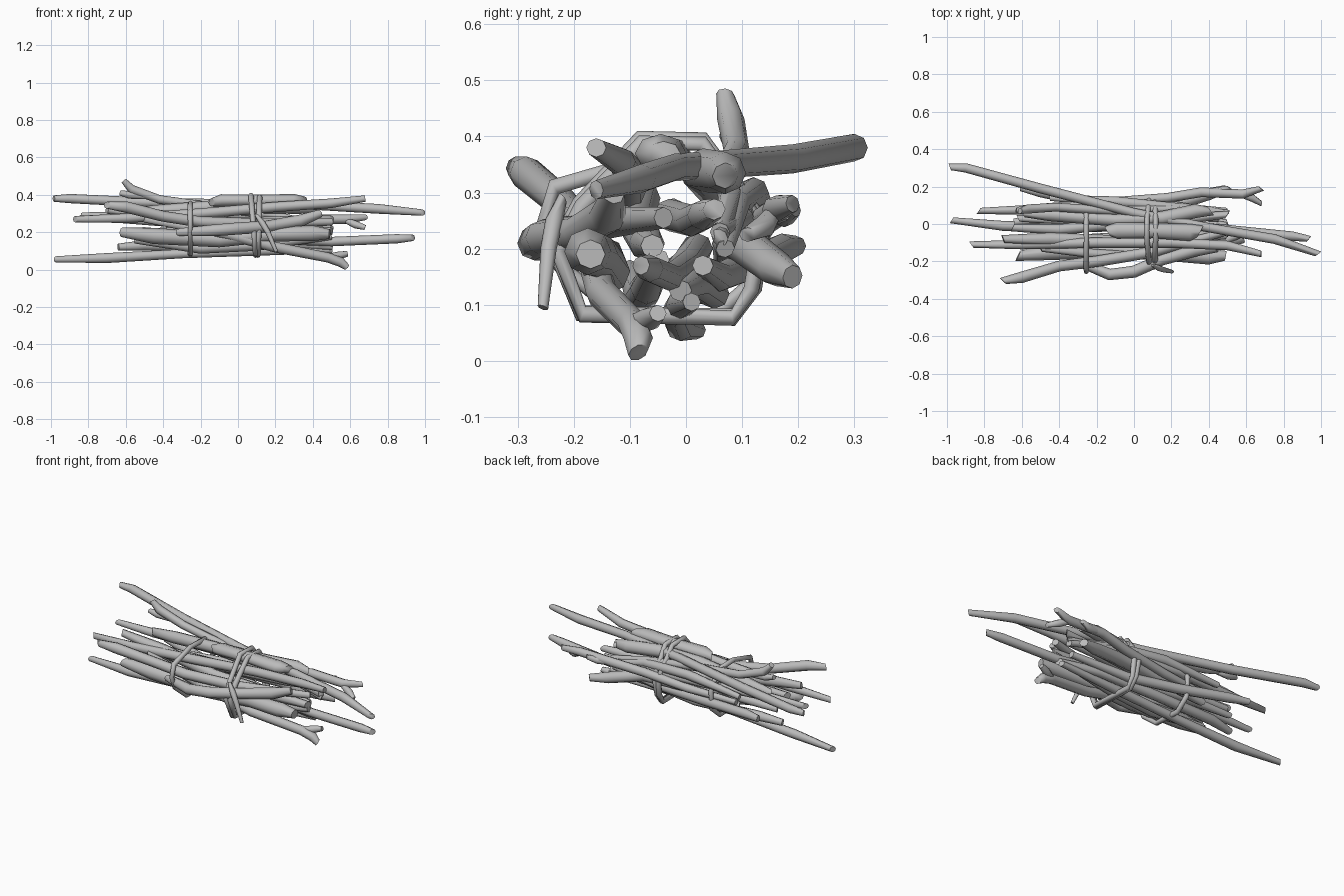
import bpy
import bmesh
import math
import random
from mathutils import Vector

random.seed(4)
SIDES = 8

cube = bpy.data.objects.get("Cube")
if cube:
    bpy.data.objects.remove(cube, do_unlink=True)

wood = bpy.data.materials.new("plain grey wood")
wood.use_nodes = True
grey = (0.5, 0.5, 0.5, 1)
wood.diffuse_color = grey
wood.node_tree.nodes["Principled BSDF"].inputs["Base Color"].default_value = grey


def add_tube(bm, points, radius, closed=False, taper=0.68, squash=1.0):
    """Sweep a low-sided ring along the points, with capped slanted ends."""
    points = [Vector(p) for p in points]
    count = len(points)
    rings = []
    for i, point in enumerate(points):
        if closed:
            tangent = points[(i + 1) % count] - points[i - 1]
        else:
            tangent = points[min(i + 1, count - 1)] - points[max(i - 1, 0)]
        tangent.normalize()
        # a sideways axis that never lines up with the tangent
        reference = Vector((1, 0, 0)) if closed else Vector((0, 1, 0))
        up = tangent.cross(reference).normalized()
        side = up.cross(tangent).normalized()
        at_end = not closed and i in (0, count - 1)
        size = radius * (taper if at_end else random.uniform(0.97, 1.15))
        slant = random.uniform(-0.8, 0.8) if at_end else 0
        ring = []
        for k in range(SIDES):
            angle = math.tau * k / SIDES
            across = side * math.cos(angle) + up * math.sin(angle) * squash
            along = tangent * slant * math.cos(angle)
            ring.append(bm.verts.new(point + (across + along) * size))
        rings.append(ring)
    pairs = list(zip(rings, rings[1:]))
    if closed:
        pairs.append((rings[-1], rings[0]))
    for first, second in pairs:
        for k in range(SIDES):
            n = (k + 1) % SIDES
            bm.faces.new((first[k], first[n], second[n], second[k]))
    if not closed:
        bm.faces.new(rings[0][::-1])
        bm.faces.new(rings[-1])


def finish(name, bm):
    bmesh.ops.recalc_face_normals(bm, faces=bm.faces[:])
    mesh = bpy.data.meshes.new(name)
    bm.to_mesh(mesh)
    bm.free()
    mesh.materials.append(wood)
    obj = bpy.data.objects.new(name, mesh)
    bpy.context.collection.objects.link(obj)
    bpy.ops.object.select_all(action="DESELECT")
    obj.select_set(True)
    bpy.context.view_layer.objects.active = obj
    bpy.ops.object.shade_smooth_by_angle(angle=math.radians(62))


def stick(name, radius, *points, twigs=(), squash=1.0):
    """One stick, with optional side twigs given as point lists."""
    bm = bmesh.new()
    add_tube(bm, points, radius, squash=squash)
    for twig in twigs:
        add_tube(bm, twig, radius * 0.85)
    finish(name, bm)


# long sticks that set the overall length
stick("long_top_stick", .025, (-.985, .305, .38), (-.9, .3, .38), (-.5, .19, .36),
      (0, .06, .35), (.4, -.02, .345), (.75, -.08, .325), (.985, -.16, .305))
stick("long_bottom_stick", .024, (-.975, .02, .055), (-.7, -.01, .062),
      (-.3, -.02, .085), (.1, -.01, .1), (.5, .01, .105))
stick("long_right_stick", .025, (.935, -.08, .17), (.85, -.065, .165),
      (.5, -.03, .15), (.1, 0, .17), (-.3, .02, .2), (-.62, .03, .2))

# forked sticks
stick("low_forked_stick", .026, (.58, -.085, .015), (.55, -.085, .04),
      (.48, -.095, .065), (.2, -.15, .12), (-.1, -.17, .2), (-.5, -.13, .27),
      twigs=[[(.46, -.1, .065), (.54, -.065, .075), (.585, -.05, .085)]])
stick("tall_forked_stick", .023, (-.61, .07, .475), (-.57, .08, .43),
      (-.42, .09, .375), (-.1, .07, .33), (.2, .08, .29), (.5, .06, .22),
      twigs=[[(-.48, .085, .39), (-.58, .08, .4), (-.63, .075, .41)]])
stick("back_forked_stick", .023, (.68, .19, .28), (.58, .16, .27),
      (.36, .17, .27), (.18, .14, .25), (-.1, .12, .22), (-.4, .1, .21),
      twigs=[[(.56, .16, .27), (.63, .14, .24), (.68, .11, .225)],
             [(.34, .17, .27), (.45, .175, .26), (.51, .195, .27)]])

# front sticks
stick("front_upper_stick", .028, (-.7, -.305, .345), (-.6, -.285, .335),
      (-.4, -.225, .285), (-.2, -.2, .255), (.1, -.15, .245), (.5, -.04, .255))
stick("front_bowed_stick", .031, (-.31, -.2, .2), (-.13, -.27, .21),
      (0, -.255, .22), (.15, -.19, .23), (.33, -.14, .26), (.44, -.13, .3))
stick("front_lower_stick", .038, (.49, -.17, .19), (.4, -.175, .195),
      (.2, -.16, .19), (-.1, -.14, .16), (-.45, -.15, .18), (-.62, -.17, .2))
stick("front_straight_stick", .025, (-.87, -.11, .27), (-.6, -.11, .275),
      (-.2, -.1, .3), (.2, -.1, .335), (.5, -.115, .355), (.68, -.16, .38))

# top sticks
stick("thick_top_stick", .042, (-.14, -.04, .36), (-.09, -.035, .37),
      (.1, -.035, .37), (.3, -.045, .37), (.355, -.04, .37), squash=.75)
stick("knobbly_top_stick", .034, (.41, .07, .33), (.33, .07, .335),
      (.15, .03, .34), (-.1, .02, .34), (-.45, .05, .31), (-.6, .06, .3))

# back sticks
stick("back_lower_stick", .031, (.5, .19, .15), (.4, .16, .165),
      (.2, .1, .21), (-.1, .08, .21), (-.4, .07, .18))
stick("back_slanted_stick", .027, (-.61, .195, .205), (-.5, .17, .2),
      (-.2, .11, .17), (.1, .06, .15), (.45, .03, .17))
stick("back_thin_stick", .024, (-.83, .07, .29), (-.6, .075, .285),
      (-.2, .11, .27), (.2, .1, .25), (.49, .06, .23))

# inner and underside sticks
stick("middle_stick", .028, (-.65, -.02, .27), (-.4, -.03, .26),
      (0, .01, .25), (.3, .03, .26), (.5, .05, .27))
stick("inner_low_stick", .028, (-.64, .01, .12), (-.5, .03, .13),
      (-.1, .05, .12), (.25, .02, .14), (.5, -.01, .125))
stick("under_stick", .03, (-.55, -.1, .16), (-.2, -.08, .115),
      (.1, -.07, .13), (.5, -.05, .18))
stick("inner_front_stick", .03, (-.7, -.08, .32), (-.45, -.08, .29),
      (-.1, -.09, .24), (.3, -.07, .21), (.5, -.06, .205))
stick("outer_back_stick", .024, (-.45, .14, .27), (-.1, .12, .3),
      (.2, .09, .28), (.5, .07, .2))


# bindings wrapped around the bundle
def binding(name, x, lean, outline, thickness):
    bm = bmesh.new()
    loop = [(x + lean * (z - .2), y, z) for y, z in outline]
    add_tube(bm, loop, thickness, closed=True)
    finish(name, bm)


wide = [(-.08, .397), (.03, .395), (.09, .31), (.14, .24), (.12, .13),
        (.085, .078), (-.19, .085), (-.235, .2), (-.19, .28)]
binding("main_binding", .085, -.08, wide, .014)
binding("second_main_binding", .11, .03, [(y * .97, z * .98) for y, z in wide], .014)
binding("left_binding", -.255, 0, [(-.08, .355), (.06, .35), (.13, .25),
        (.12, .14), (.05, .08), (-.12, .085), (-.225, .17), (-.255, .24),
        (-.235, .31)], .013)

# loose end hanging from the main binding
stick("binding_tail", .014, (.1, -.22, .29), (.13, -.235, .25),
      (.16, -.245, .2), (.205, -.255, .095))
